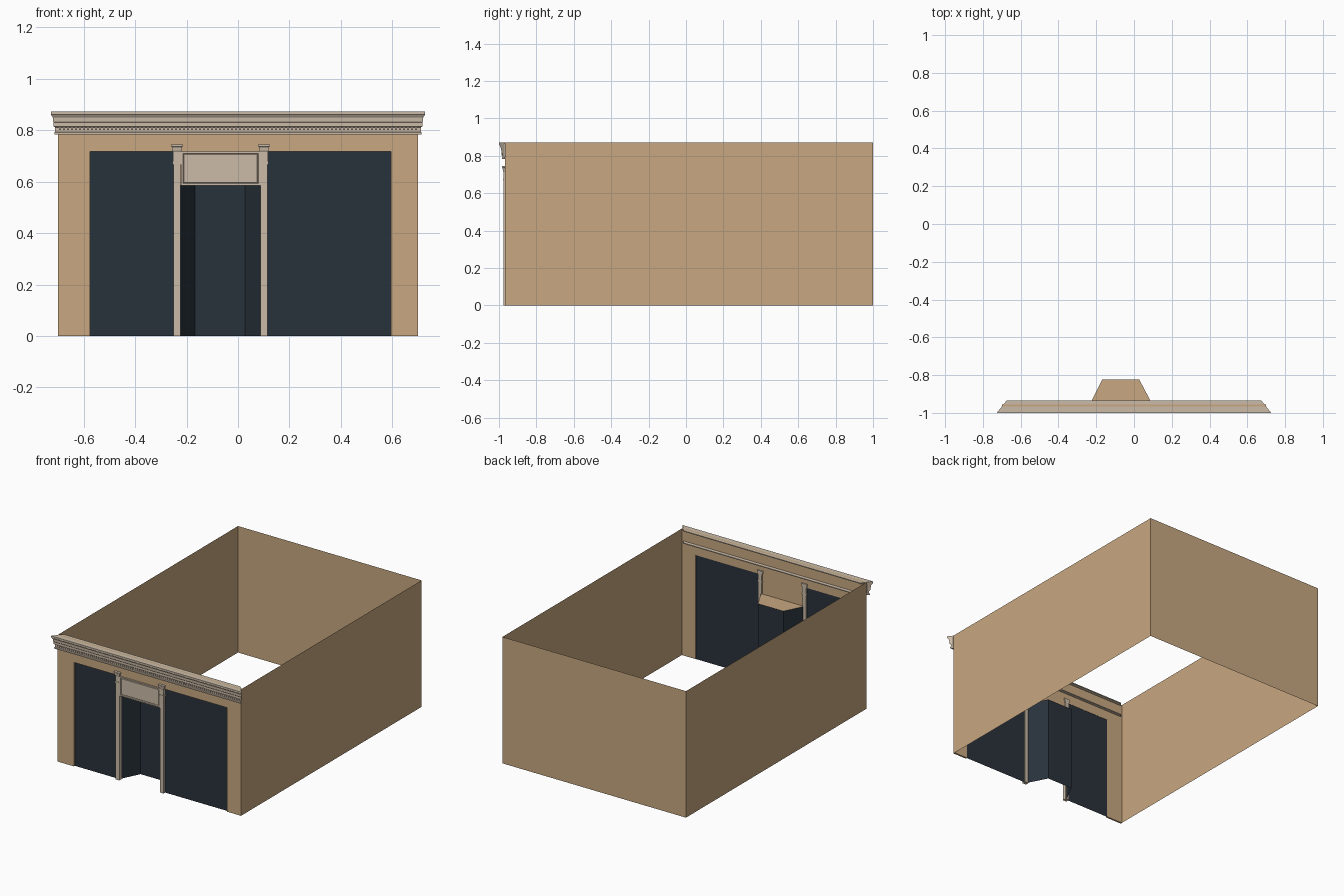
import bpy, bmesh

if "Cube" in bpy.data.objects:
    bpy.data.objects.remove(bpy.data.objects["Cube"])


def material(name, rgb):
    m = bpy.data.materials.new(name)
    m.diffuse_color = (*rgb, 1)
    m.use_nodes = True
    m.node_tree.nodes["Principled BSDF"].inputs["Base Color"].default_value = m.diffuse_color
    return m


TAN = material("tan_wall", (0.58, 0.39, 0.22))
STONE = material("pale_stone", (0.60, 0.50, 0.39))
GLASS = material("dark_glass", (0.022, 0.032, 0.044))


def finish(name, bm, mat):
    bmesh.ops.recalc_face_normals(bm, faces=bm.faces[:])
    me = bpy.data.meshes.new(name)
    bm.to_mesh(me)
    bm.free()
    me.materials.append(mat)
    ob = bpy.data.objects.new(name, me)
    bpy.context.collection.objects.link(ob)
    return ob


def add_box(bm, x0, x1, y0, y1, z0, z1):
    vs = bmesh.ops.create_cube(bm, size=1)["verts"]
    for v in vs:
        v.co = (x1 if v.co.x > 0 else x0, y1 if v.co.y > 0 else y0, z1 if v.co.z > 0 else z0)


def sheet(name, path, z0, z1, mat):
    """Vertical sheet following a plan path."""
    bm = bmesh.new()
    cols = [(bm.verts.new((x, y, z0)), bm.verts.new((x, y, z1))) for x, y in path]
    for a, b in zip(cols, cols[1:]):
        bm.faces.new((a[0], b[0], b[1], a[1]))
    return finish(name, bm, mat)


W, FRONT, INNER, TOP = 0.70, -0.967, -0.955, 0.872
OPEN_L, OPEN_R, HEAD, DOOR_TOP = -0.575, 0.595, 0.717, 0.585
PIL_L, PIL_R = -0.237, 0.101

# Side and back walls, open at top and bottom
sheet("side_and_back_walls", [(-W, FRONT), (-W, 1), (W, 1), (W, FRONT)], 0, TOP, TAN)

# Front wall: two jambs, a lintel and the panel over the entry
bm = bmesh.new()
for x0, x1, z0, z1 in [(-W, OPEN_L, 0, HEAD), (OPEN_R, W, 0, HEAD),
                       (-W, W, HEAD, TOP), (PIL_L, PIL_R, DOOR_TOP, HEAD)]:
    add_box(bm, x0, x1, FRONT, INNER, z0, z1)
finish("front_wall", bm, TAN)

# Shop windows
sheet("left_window", [(OPEN_L, INNER - 0.002), (PIL_L, INNER - 0.002)], 0, HEAD, GLASS)
sheet("right_window", [(PIL_R, INNER - 0.002), (OPEN_R, INNER - 0.002)], 0, HEAD, GLASS)

# Recessed entry with splayed sides and a tan ceiling
entry = [(PIL_L, FRONT + 0.005), (-0.167, -0.822), (0.027, -0.822), (PIL_R, FRONT + 0.005)]
sheet("entry_recess", entry, 0, DOOR_TOP, GLASS)
bm = bmesh.new()
bm.faces.new([bm.verts.new((x, y, DOOR_TOP)) for x, y in entry])
finish("entry_ceiling", bm, TAN)


# Pilasters: rectangular section lofted up through the capital
def pilaster(name, cx):
    rows = [(0, 0), (0.667, 0), (0.667, 0.004), (0.677, 0.004), (0.677, 0.001),
            (0.715, 0.001), (0.72, 0.004), (0.735, 0.006), (0.737, 0.009), (0.744, 0.009)]
    bm = bmesh.new()
    prev = None
    for z, g in rows:
        w = 0.014 + g
        ring = [bm.verts.new(p) for p in
                [(cx - w, -0.975 - g, z), (cx + w, -0.975 - g, z),
                 (cx + w, -0.948, z), (cx - w, -0.948, z)]]
        if prev:
            for i in range(4):
                j = (i + 1) % 4
                bm.faces.new((prev[i], prev[j], ring[j], ring[i]))
        else:
            bm.faces.new(ring)
        prev = ring
    bm.faces.new(prev)
    finish(name, bm, STONE)


pilaster("left_pilaster", PIL_L)
pilaster("right_pilaster", PIL_R)

# Blank sign panel with raised frame
bm = bmesh.new()
add_box(bm, -0.222, 0.087, -0.976, FRONT + 0.002, 0.584, HEAD)
bm.normal_update()
face = min(bm.faces, key=lambda f: f.calc_center_median().y)
for thick, depth in [(0.011, 0), (0.004, -0.006), (0.003, 0.002)]:
    bmesh.ops.inset_region(bm, faces=[face], thickness=thick, depth=depth)
finish("sign_panel", bm, STONE)

# Cornice: moulded profile (y, z) with mitred ends
profile = [(-0.935, 0.782), (-0.984, 0.782), (-0.984, 0.790), (-0.980, 0.793),
           (-0.980, 0.810), (-0.987, 0.814), (-0.987, 0.830), (-0.990, 0.834),
           (-0.991, 0.848), (-0.995, 0.853), (-0.998, 0.858), (-1.0, 0.860),
           (-1.0, 0.872), (-0.935, 0.872), (-0.935, 0.866), (-0.970, 0.862),
           (-0.970, 0.792), (-0.935, 0.788)]
bm = bmesh.new()
ends = []
for s in (-1, 1):
    ends.append([bm.verts.new((s * (W + (FRONT - y) * 0.8), y, z)) for y, z in profile])
    bm.faces.new(ends[-1])
n = len(profile)
for i in range(n):
    j = (i + 1) % n
    bm.faces.new((ends[0][i], ends[0][j], ends[1][j], ends[1][i]))
finish("cornice", bm, STONE)

# Small dentil row under the cornice crown
bm = bmesh.new()
count = 90
for i in range(count):
    x = -0.70 + 1.40 * (i + 0.5) / count
    add_box(bm, x - 0.004, x + 0.004, -0.986, -0.979, 0.800, 0.812)
finish("dentils", bm, STONE)
